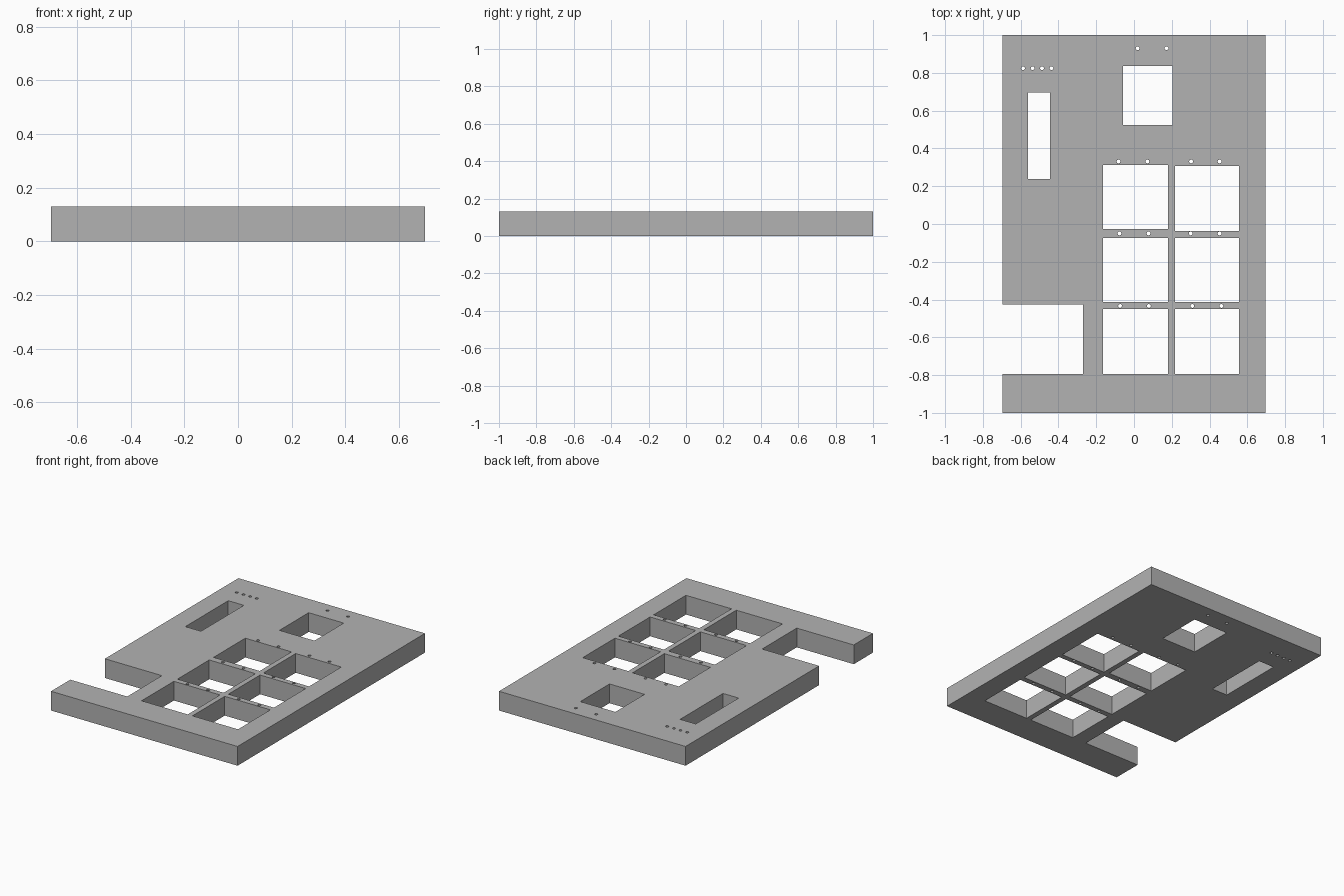
import bpy
import bmesh
from math import cos, sin, tau

if "Cube" in bpy.data.objects:
    bpy.data.objects.remove(bpy.data.objects["Cube"], do_unlink=True)

THICKNESS = 0.13
HOLE_RADIUS = 0.01

grey = bpy.data.materials.new("plain grey")
grey.use_nodes = True
colour = (0.45, 0.45, 0.45, 1)
grey.diffuse_color = colour
grey.node_tree.nodes["Principled BSDF"].inputs["Base Color"].default_value = colour

# Flat outline, extruded to the plate thickness; inner loops become openings
curve = bpy.data.curves.new("panel", "CURVE")
curve.dimensions = "2D"
curve.fill_mode = "BOTH"
curve.extrude = THICKNESS / 2


def add_loop(points):
    spline = curve.splines.new("POLY")
    spline.points.add(len(points) - 1)
    for p, (x, y) in zip(spline.points, points):
        p.co = (x, y, 0, 1)
    spline.use_cyclic_u = True


def add_window(x0, x1, y0, y1):
    add_loop([(x0, y0), (x1, y0), (x1, y1), (x0, y1)])


def add_hole(x, y, sides=16):
    add_loop([(x + HOLE_RADIUS * cos(tau * i / sides),
               y + HOLE_RADIUS * sin(tau * i / sides)) for i in range(sides)])


# Outer edge with the notch on the right side
W, NX, NY0, NY1 = 0.697, -0.271, -0.795, -0.425
add_loop([(-W, -1), (W, -1), (W, 1), (-W, 1),
          (-W, NY1), (NX, NY1), (NX, NY0), (-W, NY0)])

# Display window and slider slot
add_window(-0.058, 0.204, 0.525, 0.837)
add_window(-0.561, -0.444, 0.239, 0.697)

# Two columns of three key windows
LEFT, RIGHT = (-0.164, 0.181), (0.216, 0.557)
add_window(*LEFT, -0.027, 0.312)
add_window(*RIGHT, -0.037, 0.307)
for column in (LEFT, RIGHT):
    add_window(*column, -0.412, -0.073)
    add_window(*column, -0.795, -0.45)

# Small round holes
hole_rows = [
    (0.93, (0.019, 0.172)),
    (0.825, (-0.587, -0.537, -0.487, -0.437)),
    (0.331, (-0.082, 0.071, 0.302, 0.453)),
    (-0.05, (-0.077, 0.077, 0.3, 0.453)),
    (-0.434, (-0.074, 0.079, 0.309, 0.463)),
]
for y, xs in hole_rows:
    for x in xs:
        add_hole(x, y)

# Turn the curve into a closed mesh
panel = bpy.data.objects.new("panel", curve)
bpy.context.collection.objects.link(panel)
mesh = bpy.data.meshes.new_from_object(
    panel.evaluated_get(bpy.context.evaluated_depsgraph_get()))
bpy.data.objects.remove(panel, do_unlink=True)

bm = bmesh.new()
bm.from_mesh(mesh)
bmesh.ops.remove_doubles(bm, verts=bm.verts, dist=0.0001)
bmesh.ops.translate(bm, verts=bm.verts, vec=(0, 0, THICKNESS / 2))
bmesh.ops.recalc_face_normals(bm, faces=bm.faces)
for face in bm.faces:
    face.smooth = False
bm.to_mesh(mesh)
bm.free()

mesh.materials.clear()
mesh.materials.append(grey)
bpy.context.collection.objects.link(bpy.data.objects.new("panel", mesh))
